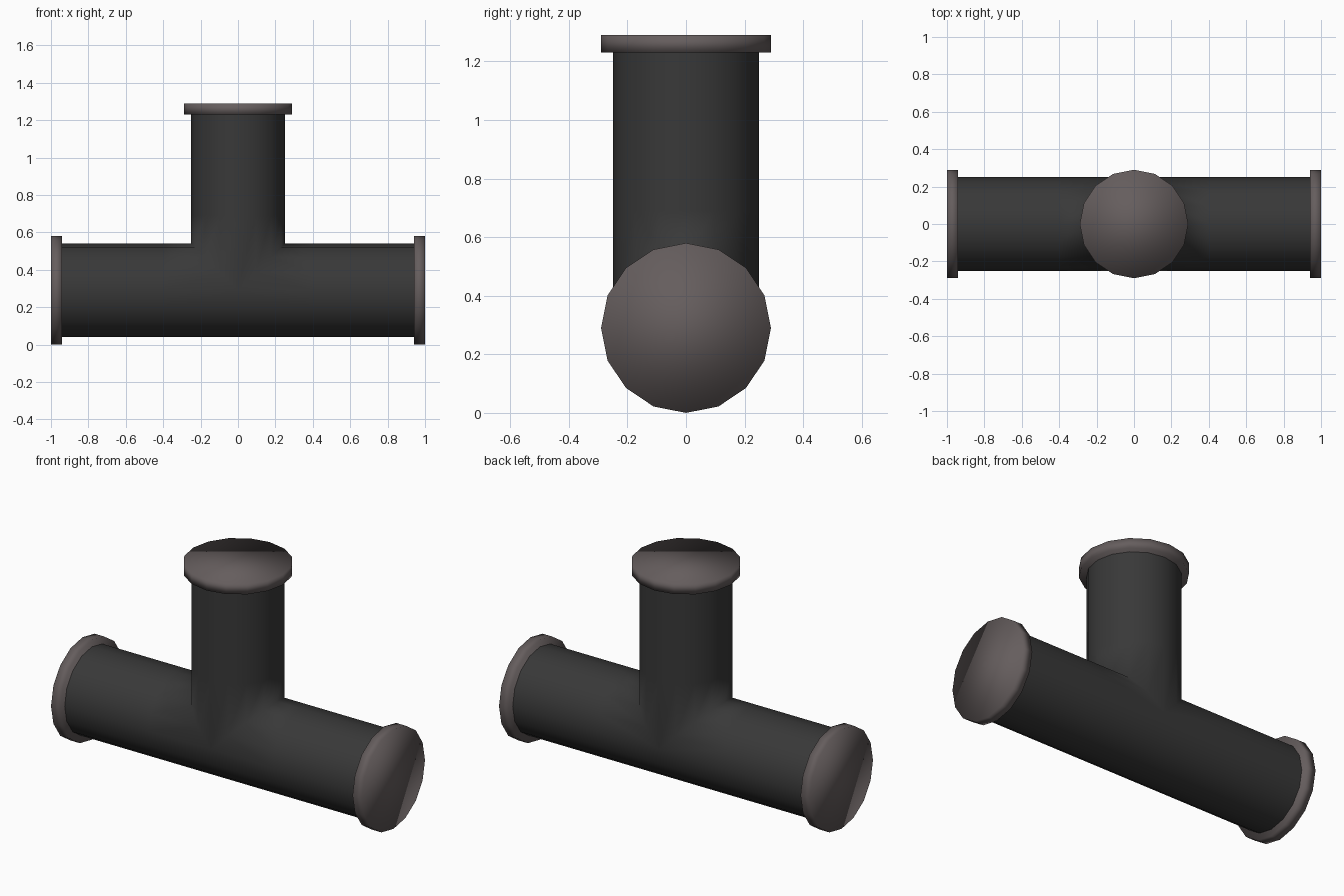
import bpy, bmesh, math
from mathutils import Vector, Matrix

if "Cube" in bpy.data.objects:
    bpy.data.objects.remove(bpy.data.objects["Cube"])

SIDES, R, CAP_R, CAP_T, AXIS_Z = 16, 0.25, 0.29, 0.06, 0.29


def material(name, rgb):
    m = bpy.data.materials.new(name)
    m.diffuse_color = (*rgb, 1)
    m.use_nodes = True
    m.node_tree.nodes["Principled BSDF"].inputs["Base Color"].default_value = m.diffuse_color
    return m


pipe_mat = material("dark pipe", (0.04, 0.04, 0.04))
cap_mat = material("warm grey flange", (0.13, 0.11, 0.11))


def finish(bm, name, mat):
    bmesh.ops.remove_doubles(bm, verts=bm.verts, dist=1e-4)
    bmesh.ops.recalc_face_normals(bm, faces=bm.faces)
    for f in bm.faces:
        f.smooth = True
    me = bpy.data.meshes.new(name)
    bm.to_mesh(me)
    bm.free()
    me.materials.append(mat)
    ob = bpy.data.objects.new(name, me)
    bpy.context.collection.objects.link(ob)
    return ob


# Tee pipe: three arms mitred where the equal cylinders meet
bm = bmesh.new()


def arm(place, start, stops):
    """Tube of rings; the first ring follows the mitre given by start(angle)."""
    angles = [2 * math.pi * i / SIDES for i in range(SIDES)]
    rings = [[bm.verts.new(place(a, start(a))) for a in angles]]
    rings += [[bm.verts.new(place(a, d)) for a in angles] for d in stops]
    for r0, r1 in zip(rings, rings[1:]):
        for i in range(SIDES):
            j = (i + 1) % SIDES
            quad = [r0[i], r0[j], r1[j], r1[i]]
            bm.faces.new(quad)


for s in (-1, 1):
    arm(lambda a, d: Vector((s * d, R * math.cos(a), AXIS_Z + R * math.sin(a))),
        lambda a: max(0, R * math.sin(a)), (0.4, 0.94))
arm(lambda a, d: Vector((R * math.cos(a), R * math.sin(a), AXIS_Z + d)),
    lambda a: abs(R * math.cos(a)), (0.4, 0.94))
finish(bm, "tee_pipe", pipe_mat)


# End flanges: closed discs on the three openings
def flange(name, direction):
    d = Vector(direction)
    rot = d.to_track_quat('Z', 'Y').to_matrix().to_4x4()
    # turn so that a corner lies on the world axes
    pos = Vector((0, 0, AXIS_Z)) + d * (1 - CAP_T / 2)
    b = bmesh.new()
    bmesh.ops.create_cone(b, cap_ends=True, segments=SIDES, radius1=CAP_R,
                          radius2=CAP_R, depth=CAP_T,
                          matrix=Matrix.Translation(pos) @ rot)
    finish(b, name, cap_mat)


flange("left_flange", (-1, 0, 0))
flange("right_flange", (1, 0, 0))
flange("top_flange", (0, 0, 1))
